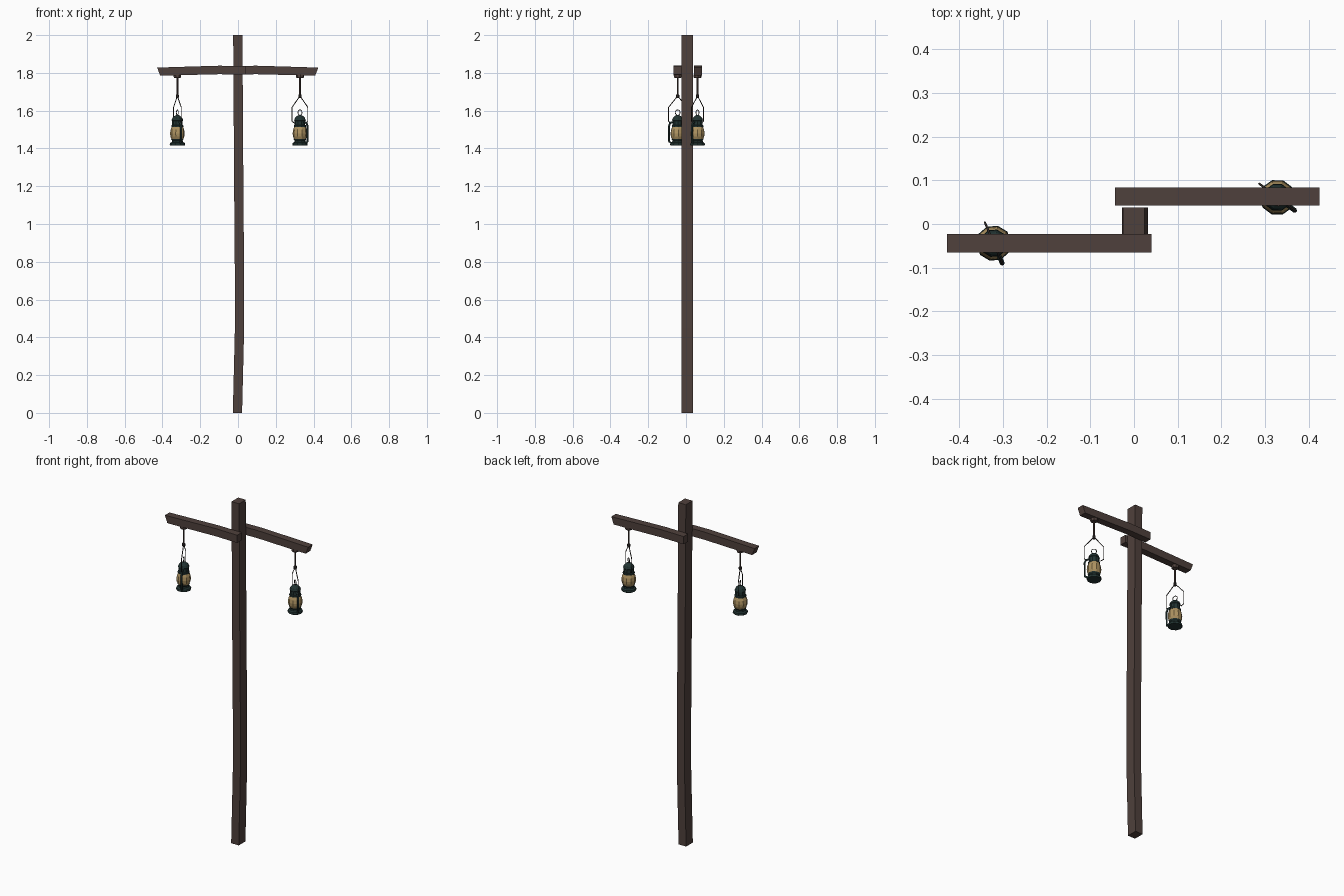
import bpy, bmesh
from math import cos, sin, pi, radians
from mathutils import Matrix, Vector

cube = bpy.data.objects.get("Cube")
if cube:
    bpy.data.objects.remove(cube, do_unlink=True)


def material(name, rgb):
    m = bpy.data.materials.new(name)
    m.use_nodes = True
    m.diffuse_color = (*rgb, 1)
    m.node_tree.nodes["Principled BSDF"].inputs["Base Color"].default_value = (*rgb, 1)
    return m


WOOD = material("weathered wood", (0.078, 0.052, 0.045))
IRON = material("dark iron", (0.035, 0.028, 0.026))
GREEN = material("dark green paint", (0.016, 0.034, 0.032))
GLASS = material("amber glass", (0.42, 0.29, 0.12))


def add_mesh(name, bm, mat, matrix):
    bmesh.ops.recalc_face_normals(bm, faces=bm.faces)
    mesh = bpy.data.meshes.new(name)
    bm.to_mesh(mesh)
    bm.free()
    mesh.materials.append(mat)
    ob = bpy.data.objects.new(name, mesh)
    ob.matrix_world = matrix
    bpy.context.collection.objects.link(ob)
    return ob


def skin(name, rings, mat, matrix=Matrix()):
    """Bridge equal-sized loops of points and cap both ends."""
    bm = bmesh.new()
    loops = [[bm.verts.new(p) for p in ring] for ring in rings]
    n = len(loops[0])
    for a, b in zip(loops, loops[1:]):
        for i in range(n):
            j = (i + 1) % n
            bm.faces.new((a[i], a[j], b[j], b[i]))
    bm.faces.new(loops[0])
    bm.faces.new(loops[-1])
    return add_mesh(name, bm, mat, matrix)


def lathe(name, profile, mat, matrix, sides=10):
    rings = [[(r * cos(2 * pi * i / sides), r * sin(2 * pi * i / sides), z)
              for i in range(sides)] for r, z in profile]
    return skin(name, rings, mat, matrix)


def tube(name, points, radius, mat, matrix, closed=False):
    """Thin bent bar along points given as (outward, height)."""
    curve = bpy.data.curves.new(name, "CURVE")
    curve.dimensions = "3D"
    curve.bevel_depth = radius
    curve.bevel_resolution = 1
    curve.use_fill_caps = True
    line = curve.splines.new("POLY")
    line.points.add(len(points) - 1)
    for p, (x, z) in zip(line.points, points):
        p.co = (x, 0, z, 1)
    line.use_cyclic_u = closed
    curve.materials.append(mat)
    ob = bpy.data.objects.new(name, curve)
    ob.matrix_world = matrix
    bpy.context.collection.objects.link(ob)
    bpy.ops.object.select_all(action="DESELECT")
    bpy.context.view_layer.objects.active = ob
    ob.select_set(True)
    bpy.ops.object.convert(target="MESH")


# Slightly bowed square post
HALF = 0.0245
post = [(-0.003, 0), (0.004, 0.28), (0.008, 0.45), (0.008, 0.7), (0.004, 1.2), (-0.001, 2)]
skin("post", [[(x - HALF, -0.024, z), (x + HALF, -0.024, z),
               (x + HALF, 0.038, z), (x - HALF, 0.038, z)] for x, z in post], WOOD)


# Arm stations run from the slanted outer tip: (top x, bottom x, top z, bottom z)
stations = [(-0.428, -0.412, 1.828, 1.786), (-0.3, -0.3, 1.832, 1.788),
            (-0.1, -0.1, 1.838, 1.793), (0.04, 0.04, 1.836, 1.791)]


def arm(name, matrix):
    skin(name, [[(xt, -0.021, zt), (xt, 0.021, zt), (xb, 0.021, zb), (xb, -0.021, zb)]
                for xt, xb, zt, zb in stations], WOOD, matrix)


def lantern(side, x, y, turn):
    m = Matrix.Translation((x, y, 0)) @ Matrix.Rotation(radians(turn), 4, "Z")

    # Hanger: mounting plate, rod and swivel knob
    lathe(side + "_mount", [(0.018, 1.772), (0.021, 1.778), (0.021, 1.792)], WOOD, m, 8)
    lathe(side + "_rod", [(0.005, 1.67), (0.005, 1.78)], WOOD, m, 6)
    lathe(side + "_knob", [(0.006, 1.666), (0.009, 1.671), (0.009, 1.682), (0.006, 1.687)],
          IRON, m, 8)

    # Wire bail
    half = [(0.035, 1.533), (0.052, 1.543), (0.052, 1.618), (0.007, 1.67)]
    tube(side + "_bail", half + [(-r, z) for r, z in reversed(half)], 0.0025, IRON, m)

    # Lantern body
    lathe(side + "_base", [(0.039, 1.416), (0.041, 1.421), (0.039, 1.429), (0.030, 1.434),
                           (0.028, 1.442), (0.034, 1.450)], GREEN, m)
    lathe(side + "_glass", [(0.031, 1.449), (0.037, 1.463), (0.039, 1.480),
                            (0.036, 1.499), (0.029, 1.517)], GLASS, m)
    lathe(side + "_cap", [(0.032, 1.514), (0.032, 1.522), (0.028, 1.525), (0.028, 1.546),
                          (0.031, 1.549), (0.026, 1.562), (0.016, 1.572), (0.008, 1.576)],
          GREEN, m)

    # Top ring and thick side air tube
    ring = [(0.014 * cos(i * pi / 5), 1.590 + 0.014 * sin(i * pi / 5)) for i in range(10)]
    tube(side + "_top_ring", ring, 0.002, IRON, m, closed=True)
    tube(side + "_air_tube", [(0.03, 1.426), (0.049, 1.436), (0.050, 1.518),
                              (0.043, 1.536), (0.026, 1.54)], 0.0055, GREEN, m)


arm("right_arm", Matrix.Translation((0, -0.044, 0)))
arm("left_arm", Matrix.Translation((-0.003, 0.063, 0)) @ Matrix.Rotation(pi, 4, "Z"))
lantern("right_lantern", -0.321, -0.044, -67)
lantern("left_lantern", 0.328, 0.061, -37)
